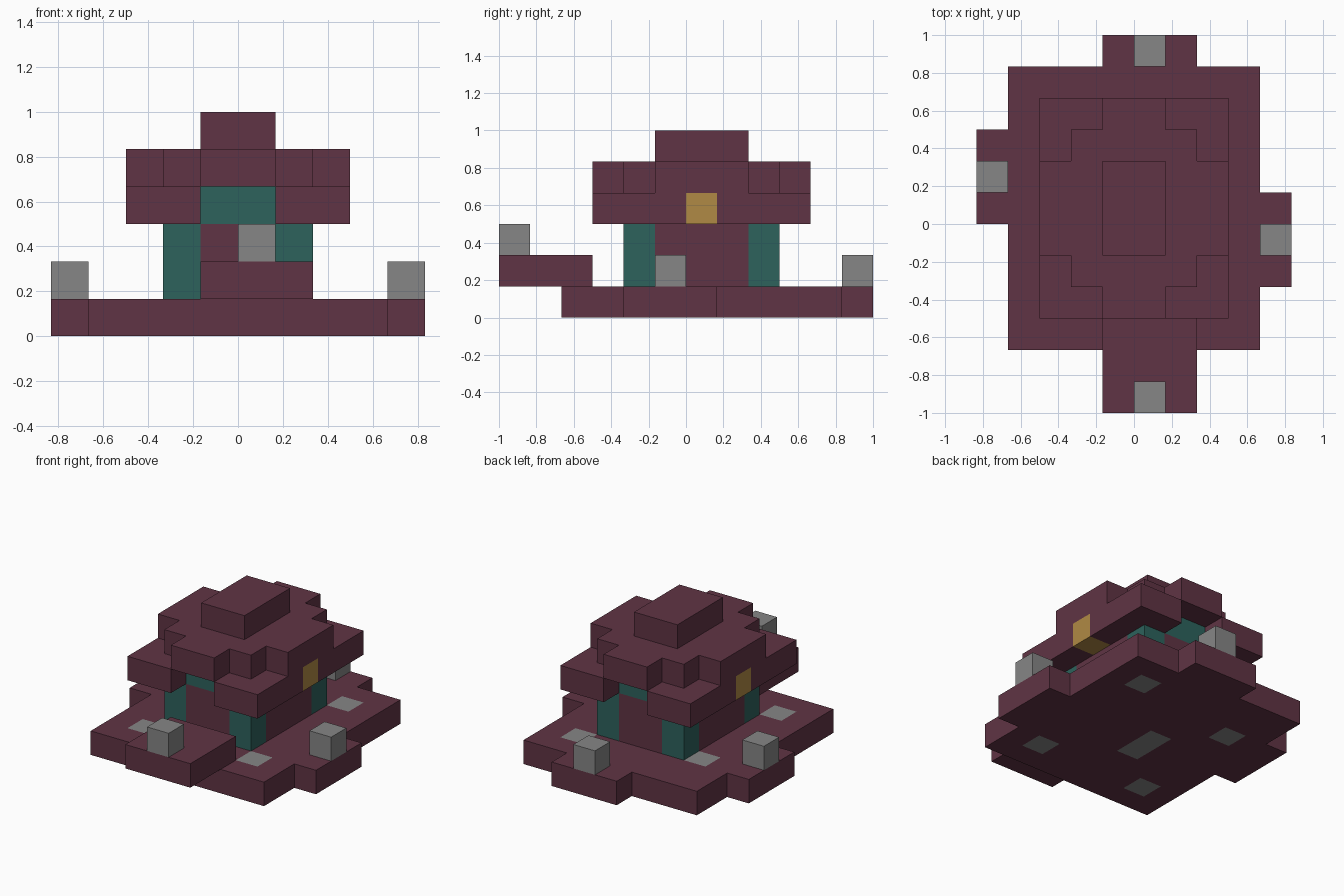
import bpy
import bmesh

U = 1 / 6  # edge length of one building block

cube = bpy.data.objects.get("Cube")
if cube:
    bpy.data.objects.remove(cube, do_unlink=True)


def material(name, rgb):
    m = bpy.data.materials.new(name)
    m.use_nodes = True
    m.diffuse_color = (*rgb, 1)
    m.node_tree.nodes["Principled BSDF"].inputs["Base Color"].default_value = (*rgb, 1)
    return m


MAROON = material("maroon", (0.117, 0.034, 0.058))
TEAL = material("teal", (0.026, 0.122, 0.107))
GRAY = material("stone_gray", (0.238, 0.238, 0.238))
GOLD = material("gold", (0.434, 0.251, 0.058))


def slab(name, rects, z0, z1, mat, inlay_mat=None, inlays=()):
    """Prism over rectangles of grid cells; cells in inlays take inlay_mat."""
    cells = {(x, y) for x0, x1, y0, y1 in rects
             for x in range(x0, x1) for y in range(y0, y1)}
    bm = bmesh.new()
    for x, y in sorted(cells):
        corners = [(x, y), (x + 1, y), (x + 1, y + 1), (x, y + 1)]
        around = [(x, y - 1), (x + 1, y), (x, y + 1), (x - 1, y)]
        quads = [[(*c, z1) for c in corners],
                 [(*c, z0) for c in reversed(corners)]]
        # side walls only where no cell adjoins
        for i, n in enumerate(around):
            if n not in cells:
                a, b = corners[i], corners[(i + 1) % 4]
                quads.append([(*a, z0), (*b, z0), (*b, z1), (*a, z1)])
        for q in quads:
            f = bm.faces.new([bm.verts.new([v * U for v in p]) for p in q])
            f.material_index = int((x, y) in inlays)
    bmesh.ops.remove_doubles(bm, verts=bm.verts, dist=U / 100)
    mesh = bpy.data.meshes.new(name)
    bm.to_mesh(mesh)
    bm.free()
    mesh.materials.append(mat)
    if inlay_mat:
        mesh.materials.append(inlay_mat)
    ob = bpy.data.objects.new(name, mesh)
    bpy.context.collection.objects.link(ob)
    return ob


# Ground platform with side ledges and stone inlays
slab("platform",
     [(-4, 4, -4, 5), (-1, 2, 5, 6), (-5, -4, 0, 3), (4, 5, -2, 1)],
     0, 1, MAROON, GRAY,
     {(2, 3), (2, -3), (-3, -3), (-3, 2), (-1, -1), (-1, 0)})

# Raised front step overhanging the platform
slab("front_step", [(-1, 2, -6, -3)], 1, 2, MAROON)

# Stone lantern blocks
for name, x, y, z in (("front_lantern", 0, -6, 2), ("back_lantern", 0, 5, 1),
                      ("right_lantern", -5, 1, 1), ("left_lantern", 4, -1, 1)):
    slab(name, [(x, x + 1, y, y + 1)], z, z + 1, GRAY)

# House walls, corner posts coloured teal
slab("walls", [(-2, 2, -2, -1), (-2, 2, 2, 3), (-2, -1, -1, 2), (1, 2, -1, 2)],
     1, 3, MAROON, TEAL, {(x, y) for x in (-2, 1) for y in (-2, 2)})

# Lintels above the front and back walls
for name, y in (("front_lintel", -2), ("back_lintel", 2)):
    slab(name, [(-1, 1, y, y + 1)], 3, 4, TEAL)

# Stepped roof with a gold block on each side
slab("roof_eaves", [(-3, -1, -3, 4), (1, 3, -3, 4)],
     3, 4, MAROON, GOLD, {(-3, 0), (2, 0)})
slab("roof_middle", [(-3, 3, -1, 2), (-2, 2, -2, 3), (-1, 1, -3, 4)], 4, 5, MAROON)
slab("roof_cap", [(-1, 1, -1, 2)], 5, 6, MAROON)
